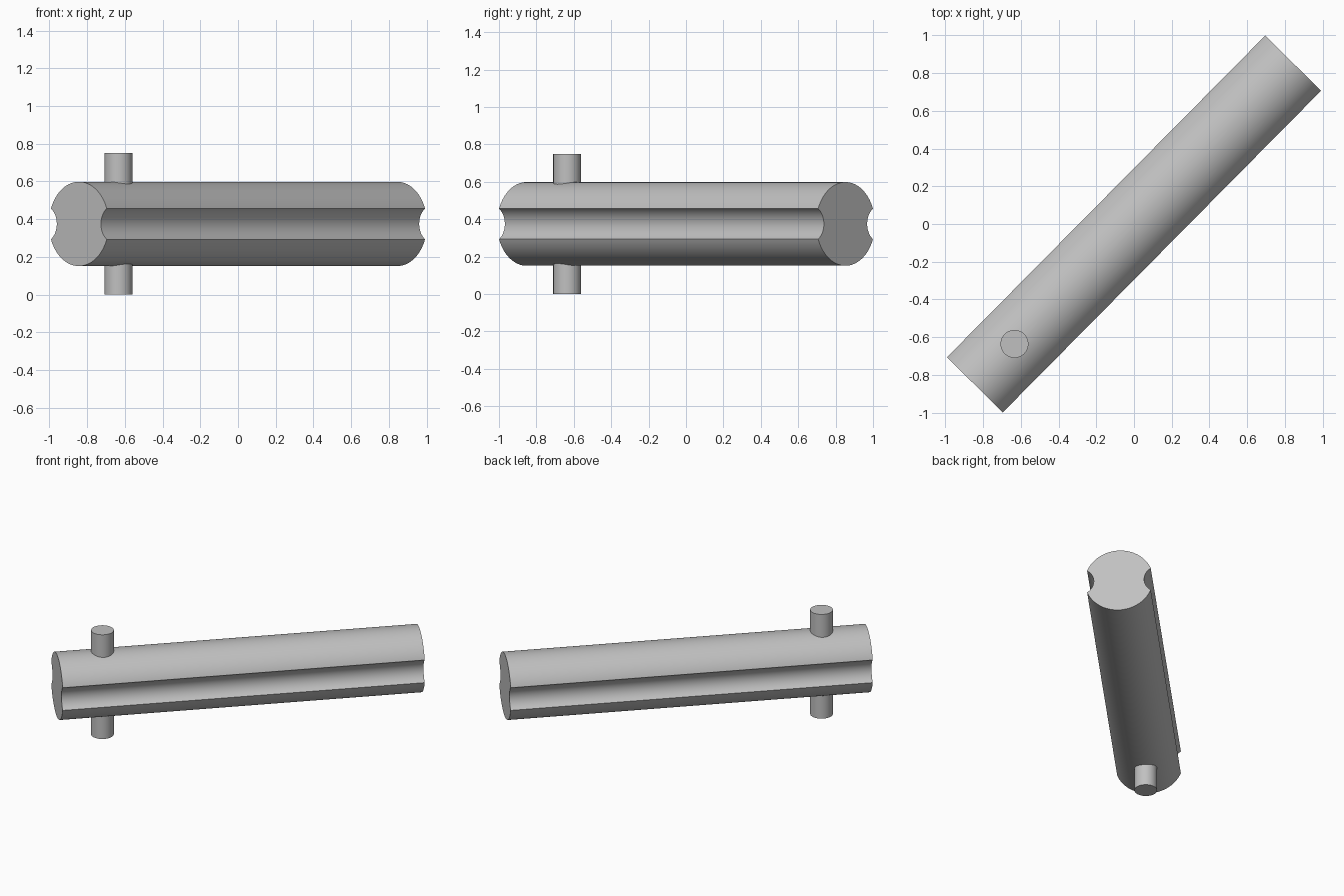
import bpy
import bmesh
from math import sin, cos, asin, pi, radians
from mathutils import Matrix, Vector

if "Cube" in bpy.data.objects:
    bpy.data.objects.remove(bpy.data.objects["Cube"], do_unlink=True)

LENGTH, RADIUS = 2.40, 0.2235
AXIS_Z, TURN = 0.375, radians(45.3)
GROOVE_R, GROOVE_HALF = 0.098, 0.0815
PIN_R, PIN_HEIGHT, PIN_X, PIN_Y = 0.074, 0.75, -0.634, -0.636

steel = bpy.data.materials.new("plain_grey")
steel.use_nodes = True
grey = (0.53, 0.53, 0.53, 1)
steel.diffuse_color = grey
steel.node_tree.nodes["Principled BSDF"].inputs["Base Color"].default_value = grey


def finish(name, bm):
    bmesh.ops.recalc_face_normals(bm, faces=bm.faces[:])
    mesh = bpy.data.meshes.new(name)
    bm.to_mesh(mesh)
    bm.free()
    mesh.materials.append(steel)
    obj = bpy.data.objects.new(name, mesh)
    bpy.context.collection.objects.link(obj)
    bpy.ops.object.select_all(action='DESELECT')
    obj.select_set(True)
    bpy.context.view_layer.objects.active = obj
    bpy.ops.object.shade_smooth_by_angle(angle=radians(30))
    return obj


def arc(cx, r, start, end, steps):
    return [(cx + r * cos(start + (end - start) * i / steps),
             r * sin(start + (end - start) * i / steps)) for i in range(steps + 1)]


# Half of the shaft section: upper arc, then the groove on its far side
edge = asin(GROOVE_HALF / RADIUS)
lip = asin(GROOVE_HALF / GROOVE_R)
groove_x = -(RADIUS * cos(edge) + GROOVE_R * cos(lip))
half = arc(0, RADIUS, edge, pi - edge, 48)
half += arc(groove_x, GROOVE_R, lip, -lip, 20)[1:-1]
section = half + [(-y, -z) for y, z in half]

# Round shaft with a groove along each side
bm = bmesh.new()
end = bm.faces.new([bm.verts.new((-LENGTH / 2, y, z)) for y, z in section])
grown = bmesh.ops.extrude_face_region(bm, geom=[end], use_keep_orig=True)
bmesh.ops.translate(bm, vec=Vector((LENGTH, 0, 0)),
                    verts=[g for g in grown["geom"] if isinstance(g, bmesh.types.BMVert)])
bm.transform(Matrix.Translation((0, 0, AXIS_Z)) @ Matrix.Rotation(TURN, 4, 'Z'))
finish("grooved_shaft", bm)

# Upright pin through one end of the shaft
bm = bmesh.new()
bmesh.ops.create_cone(bm, cap_ends=True, segments=48, radius1=PIN_R, radius2=PIN_R,
                      depth=PIN_HEIGHT, matrix=Matrix.Translation((PIN_X, PIN_Y, PIN_HEIGHT / 2)))
finish("cross_pin", bm)
